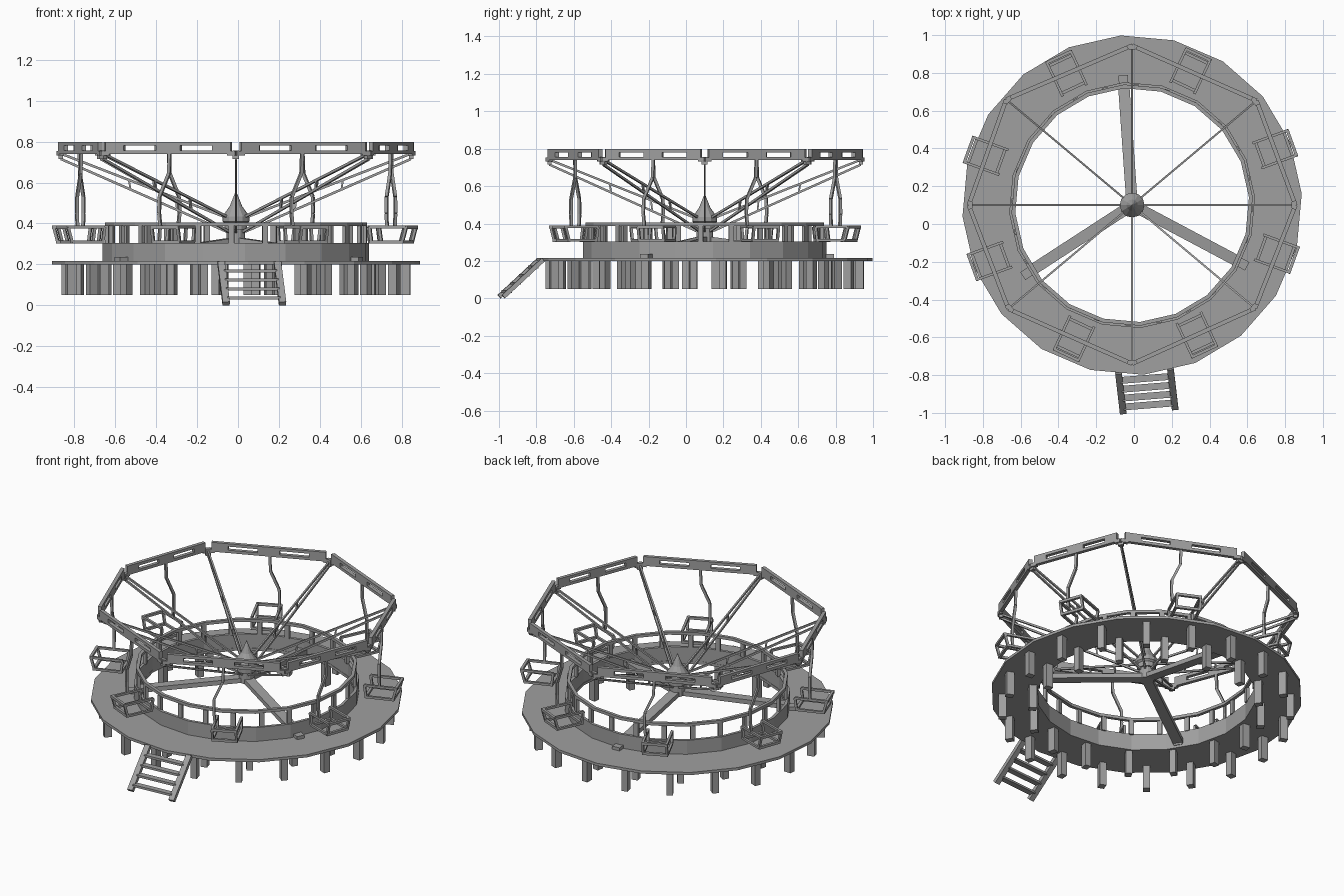
import bpy, bmesh
from math import sin, cos, radians
from mathutils import Vector, Matrix

cube = bpy.data.objects.get("Cube")
if cube:
    bpy.data.objects.remove(cube)

grey = bpy.data.materials.new("plain grey")
grey.use_nodes = True
COLOUR = (0.35, 0.35, 0.35, 1)
grey.diffuse_color = COLOUR
grey.node_tree.nodes["Principled BSDF"].inputs["Base Color"].default_value = COLOUR

CENTRE = Vector((-0.01, 0.10, 0))
UP = Vector((0, 0, 1))


def polar(r, deg, z=0, t=0):
    """Point at radius r and angle deg, shifted t clockwise."""
    a = radians(deg)
    return CENTRE + Vector((r * cos(a) + t * sin(a), r * sin(a) - t * cos(a), z))


def outward(deg):
    return polar(1, deg) - CENTRE


def bar(bm, p, q, w, h, side=None):
    """Box from p to q: w across (along side), h in the remaining direction."""
    d = q - p
    z = d.normalized()
    x = side.copy() if side else z.cross(UP)
    x = (x - z * x.dot(z)).normalized()
    y = z.cross(x)
    m = Matrix((x, y, z)).transposed().to_4x4()
    m.translation = (p + q) / 2
    bmesh.ops.create_cube(bm, size=1, matrix=m @ Matrix.Diagonal((w, h, d.length, 1)))


def pipe(bm, points, w, side):
    for p, q in zip(points, points[1:]):
        bar(bm, p, q, w, w, side)


def finish(bm, name):
    bmesh.ops.recalc_face_normals(bm, faces=bm.faces[:])
    mesh = bpy.data.meshes.new(name)
    bm.to_mesh(mesh)
    bm.free()
    mesh.materials.append(grey)
    bpy.context.collection.objects.link(bpy.data.objects.new(name, mesh))


def lathe(name, profile, sides, offset=0, closed=True):
    """Faceted turned part from (radius, height) pairs."""
    bm = bmesh.new()
    rings = [[bm.verts.new(polar(r, offset + 360 * i / sides, z)) for r, z in profile]
             for i in range(sides)]
    n = len(profile)
    for i in range(sides):
        a, b = rings[i], rings[(i + 1) % sides]
        for j in range(n if closed else n - 1):
            k = (j + 1) % n
            bm.faces.new((a[j], b[j], b[k], a[k]))
    bmesh.ops.remove_doubles(bm, verts=bm.verts[:], dist=1e-5)
    finish(bm, name)


def ring(name, r0, r1, z0, z1):
    lathe(name, [(r0, z0), (r1, z0), (r1, z1), (r0, z1)], 20, 3.8)


def upright_row(name, count, offset, r, z0, z1, w, h):
    bm = bmesh.new()
    for i in range(count):
        a = offset + 360 * i / count
        bar(bm, polar(r, a, z0), polar(r, a, z1), w, h, outward(a))
    finish(bm, name)


# Deck, inner wall and railing
ring("deck", 0.632, 0.9, 0.2, 0.217)
ring("inner_wall", 0.634, 0.652, 0.215, 0.305)
ring("railing_top", 0.62, 0.64, 0.388, 0.406)
upright_row("railing_posts", 24, -2, 0.63, 0.3, 0.39, 0.018, 0.028)
upright_row("outer_legs", 20, 14, 0.83, 0.05, 0.205, 0.045, 0.038)
upright_row("inner_legs", 16, 14, 0.665, 0.05, 0.205, 0.045, 0.038)

# Floor beams rising to the hub, with blocks where they pass through the wall
bm = bmesh.new()
for a in (94, 213, 332):
    bar(bm, polar(0.03, a, 0.315), polar(0.64, a, 0.238), 0.06, 0.028)
    bar(bm, polar(0.62, a, 0.226), polar(0.69, a, 0.226), 0.05, 0.022)
finish(bm, "floor_beams")

# Central hub
lathe("hub", [(0, 0.3), (0.045, 0.3), (0.045, 0.37), (0.055, 0.37), (0.055, 0.4),
              (0.066, 0.41), (0.066, 0.435), (0.03, 0.485), (0.012, 0.53), (0, 0.56)],
      12, closed=False)

# Upper frame: eight corners with their radii, spokes, slotted panels
RIM = {0: 0.865, 40: 0.86, 90: 0.845, 140: 0.87, 180: 0.865, 220: 0.855, 270: 0.84, 320: 0.85}
SPANS = list(zip(RIM, list(RIM)[1:] + [0]))
spokes, panels, joints = bmesh.new(), bmesh.new(), bmesh.new()
for a, b in SPANS:
    r = RIM[a]
    top0, top1 = polar(0.05, a, 0.43), polar(r, a, 0.745)
    low0, low1 = polar(0.045, a, 0.36), polar(r - 0.01, a, 0.715)
    bar(spokes, top0, top1, 0.01, 0.012)
    bar(spokes, low0, low1, 0.01, 0.012)
    for f in (0.3, 0.58):
        bar(spokes, top0.lerp(top1, f), low0.lerp(low1, f), 0.009, 0.009, outward(a))
    bar(joints, polar(r - 0.01, a, 0.715), polar(r - 0.01, a, 0.757), 0.022, 0.032, outward(a))

    p, q = polar(r, a), polar(RIM[b], b)
    for z, h in ((0.748, 0.018), (0.789, 0.018)):
        lift = UP * z
        bar(panels, p.lerp(q, 0.035) + lift, p.lerp(q, 0.965) + lift, 0.022, h)
    for f0, f1 in ((0.035, 0.17), (0.41, 0.59), (0.83, 0.965)):
        bar(panels, p.lerp(q, f0) + UP * 0.768, p.lerp(q, f1) + UP * 0.768, 0.022, 0.025)
    for f0, f1 in ((0, 0.06), (0.94, 1)):
        bar(panels, p.lerp(q, f0) + UP * 0.742, p.lerp(q, f1) + UP * 0.742, 0.022, 0.022)
finish(spokes, "spokes")
finish(joints, "frame_joints")
finish(panels, "slotted_panels")

# Bent hangers and open chairs under each panel
hangers, chairs = bmesh.new(), bmesh.new()
for a, b in SPANS:
    half = ((b - a) % 360) / 2
    mid = a + half
    r = (RIM[a] + RIM[b]) / 2 * cos(radians(half)) - 0.003

    def at(dr, t, z):
        return polar(r + dr, mid, z, t)

    pipe(hangers, [at(0, 0, 0.745), at(0, 0.004, 0.645), at(0, 0.055, 0.53),
                   at(0, 0.057, 0.45), at(0, 0.05, 0.38)], 0.015, outward(mid))
    across = polar(0, mid, 0, 1) - CENTRE
    for t in (-0.09, 0.05):
        pipe(chairs, [at(-0.08, t, 0.31), at(0.08, t, 0.31), at(0.1, t, 0.382),
                      at(-0.09, t, 0.382), at(-0.08, t, 0.31)], 0.014, across)
    for dr, z in ((-0.08, 0.31), (0.08, 0.31), (0.1, 0.382)):
        bar(chairs, at(dr, -0.095, z), at(dr, 0.055, z), 0.016, 0.016)
finish(hangers, "hangers")
finish(chairs, "chairs")

# Boarding steps, turned slightly
bm = bmesh.new()
top, foot = Vector((0.055, -0.775, 0.207)), Vector((0.08, -0.988, 0.009))
across = Vector((1, 0.08, 0)).normalized()
for s in (-1, 1):
    bar(bm, top + across * 0.138 * s, foot + across * 0.138 * s, 0.035, 0.024, across)
for f in (0.2, 0.42, 0.64, 0.86):
    c = top.lerp(foot, f)
    bar(bm, c - across * 0.13, c + across * 0.13, 0.036, 0.014)
finish(bm, "boarding_steps")
